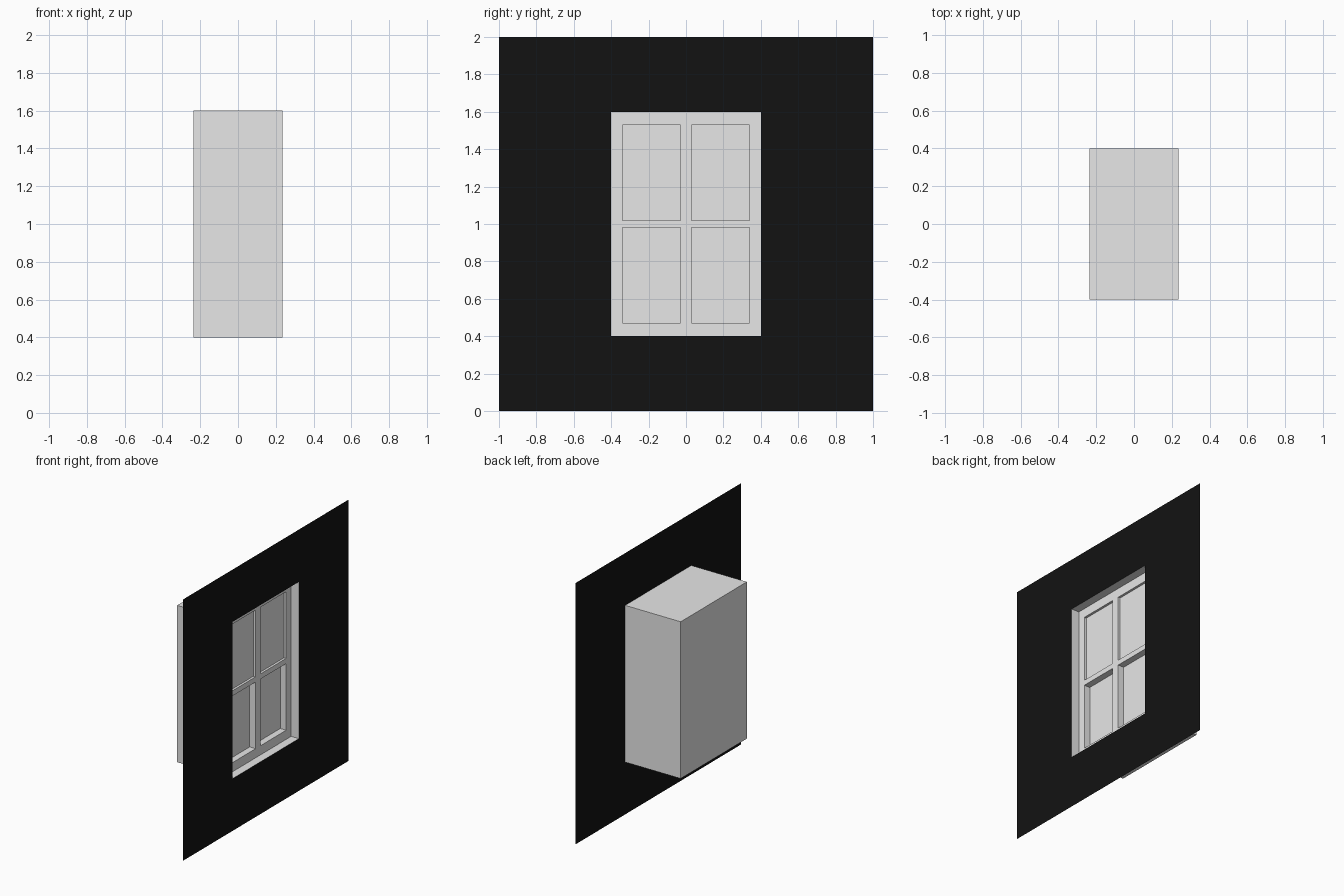
import bpy
import bmesh
from mathutils import Matrix

cube = bpy.data.objects.get("Cube")
if cube:
    bpy.data.objects.remove(cube, do_unlink=True)


def material(name, value):
    mat = bpy.data.materials.new(name)
    mat.use_nodes = True
    colour = (value, value, value, 1)
    mat.diffuse_color = colour
    mat.node_tree.nodes["Principled BSDF"].inputs["Base Color"].default_value = colour
    return mat


grey = material("light grey", 0.8)
black = material("wall black", 0.006)


def finish(name, bm, mat):
    mesh = bpy.data.meshes.new(name)
    bm.to_mesh(mesh)
    bm.free()
    mesh.materials.append(mat)
    obj = bpy.data.objects.new(name, mesh)
    bpy.context.collection.objects.link(obj)


def pierced_sheet(name, x, ys, zs, mat):
    """Flat sheet facing +x, divided by the cuts, open at every odd cell."""
    bm = bmesh.new()
    grid = [[bm.verts.new((x, y, z)) for z in zs] for y in ys]
    for i in range(len(ys) - 1):
        for j in range(len(zs) - 1):
            if i % 2 and j % 2:
                continue
            bm.faces.new((grid[i][j], grid[i + 1][j],
                          grid[i + 1][j + 1], grid[i][j + 1]))
    finish(name, bm, mat)


def tray(name, back, front, y_span, z_span, mat, inward):
    """Box open towards +x."""
    bm = bmesh.new()
    spans = ((back, front), y_span, z_span)
    centre = [(a + b) / 2 for a, b in spans]
    size = [b - a for a, b in spans]
    bmesh.ops.create_cube(bm, size=1, matrix=Matrix.LocRotScale(centre, None, size))
    open_side = [f for f in bm.faces if f.normal.x > 0.9]
    bmesh.ops.delete(bm, geom=open_side, context='FACES_ONLY')
    if inward:
        bmesh.ops.reverse_faces(bm, faces=bm.faces[:])
    finish(name, bm, mat)


WALL_X = 0.235
FRAME_X = 0.17
ys = (-0.4, -0.34, -0.03, 0.03, 0.34, 0.4)
zs = (0.4, 0.47, 0.98, 1.02, 1.53, 1.6)

# Wall sheet with the window opening
pierced_sheet("wall", WALL_X, (-1, -0.4, 0.4, 1), (0, 0.4, 1.6, 2), black)

# Casing behind the wall, whose sides also form the reveal
tray("casing", -WALL_X, WALL_X, (-0.4, 0.4), (0.4, 1.6), grey, False)

# Window frame with glazing bars
pierced_sheet("window_frame", FRAME_X, ys, zs, grey)

# Recessed panes, deeper in the lower sash
for row, j, depth in (("lower", 1, 0.05), ("upper", 3, 0.018)):
    for side, i in (("right", 1), ("left", 3)):
        tray(f"{row}_pane_{side}", FRAME_X - depth, FRAME_X,
             ys[i:i + 2], zs[j:j + 2], grey, True)
